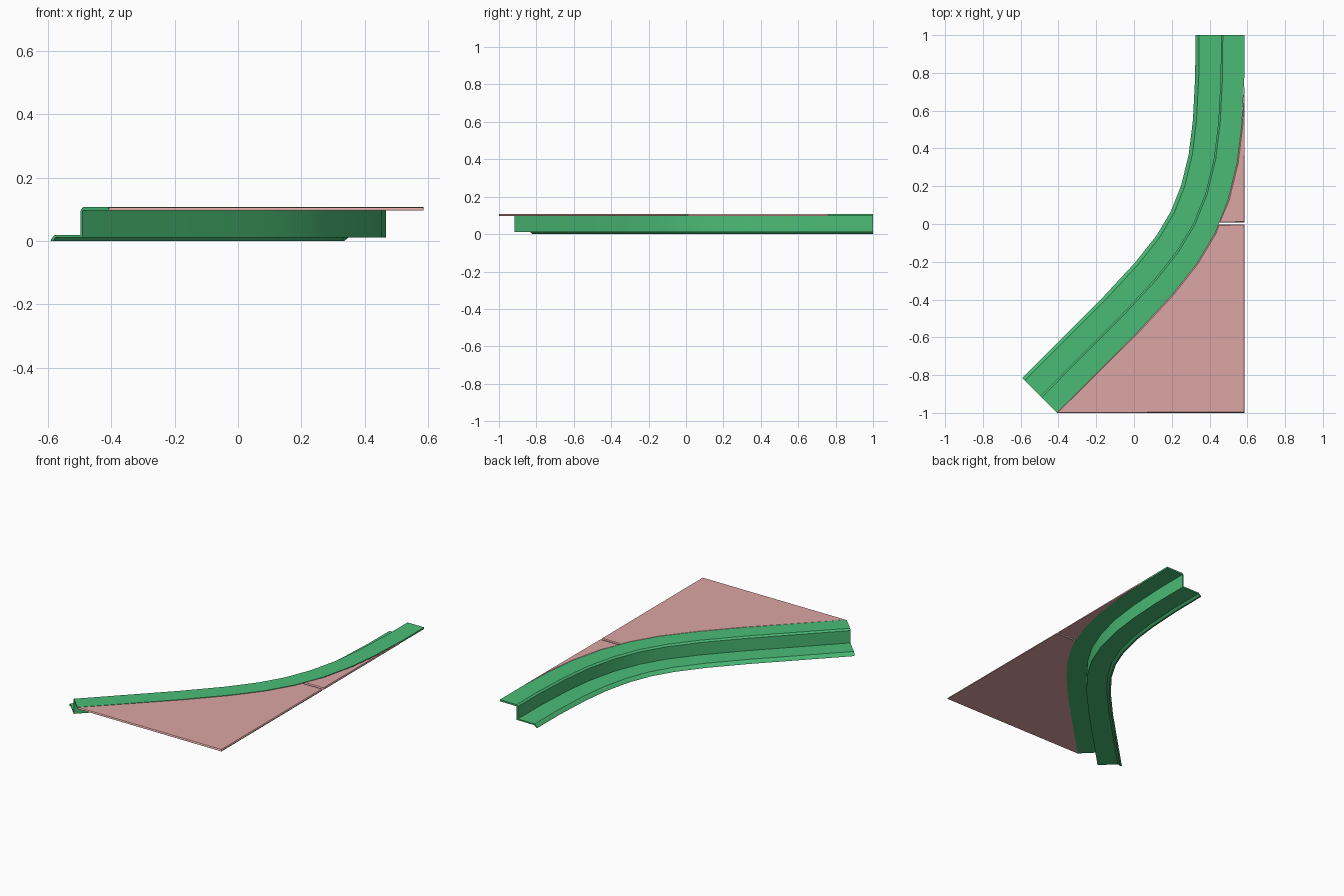
import bpy, bmesh
from mathutils import Vector

if "Cube" in bpy.data.objects:
    bpy.data.objects.remove(bpy.data.objects["Cube"])

WIDTH = 0.26
Z_LOW, Z_TOP = 0.097, 0.107


def material(name, color):
    m = bpy.data.materials.new(name)
    m.diffuse_color = color
    m.use_nodes = True
    m.node_tree.nodes["Principled BSDF"].inputs["Base Color"].default_value = m.diffuse_color
    return m


def finish(name, bm, mat):
    bmesh.ops.recalc_face_normals(bm, faces=bm.faces[:])
    me = bpy.data.meshes.new(name)
    bm.to_mesh(me)
    bm.free()
    me.materials.append(mat)
    ob = bpy.data.objects.new(name, me)
    bpy.context.collection.objects.link(ob)
    bpy.ops.object.select_all(action='DESELECT')
    ob.select_set(True)
    bpy.context.view_layer.objects.active = ob
    bpy.ops.object.shade_smooth_by_angle(angle=0.4)
    return ob


green = material("green", (0.07, 0.50, 0.18, 1))
pink = material("pink", (0.72, 0.38, 0.37, 1))

# Left edge of the bend, and the sideways direction at each point
path = [Vector(p) for p in [
    (0.325, 1.0), (0.324, 0.785), (0.312, 0.55), (0.29, 0.37), (0.25, 0.205),
    (0.195, 0.066), (0.12, -0.06), (0.005, -0.205), (-0.165, -0.388), (-0.592, -0.816)]]
sides = []
for i in range(len(path)):
    a = (path[i] - path[max(i - 1, 0)]).normalized()
    b = (path[min(i + 1, len(path) - 1)] - path[i]).normalized()
    d = (a + b).normalized()
    sides.append(Vector((-d.y, d.x)))
sides[0] = Vector((1, 0))
sides[-1] = Vector((0.7071, -0.7071))

# Stepped profile: lower lip, riser, upper flange
profile = [(0, 0), (0.003, 0.006), (0.019, 0.02), (0.135, 0.02), (0.135, Z_LOW),
           (0.145, Z_TOP), (WIDTH, Z_TOP), (WIDTH, Z_LOW), (0.143, Z_LOW),
           (0.143, 0.012), (0.024, 0.012), (0.01, 0)]
bm = bmesh.new()
rings = []
for p, s in zip(path, sides):
    rings.append([bm.verts.new((*(p + s * u), z)) for u, z in profile])
n = len(profile)
for r, q in zip(rings, rings[1:]):
    for j in range(n):
        k = (j + 1) % n
        bm.faces.new((r[j], r[k], q[k], q[j]))
bm.faces.new(rings[0])
bm.faces.new(rings[-1])
finish("curved_step_edge", bm, green)

# Flat infill plates between the flange edge and the straight border
rim = [p + s * WIDTH for p, s in zip(path, sides)]


def rim_at(y):
    for a, b in zip(rim, rim[1:]):
        if b.y <= y <= a.y:
            return a.lerp(b, (a.y - y) / (a.y - b.y))


def plate(name, outline):
    bm = bmesh.new()
    base = bm.faces.new([bm.verts.new((*p, Z_LOW)) for p in outline])
    top = bmesh.ops.extrude_face_region(bm, geom=[base], use_keep_orig=True)
    bm.normal_update()
    lid = [g for g in top['geom'] if isinstance(g, bmesh.types.BMFace)]
    for v in lid[0].verts:
        v.co.z = Z_TOP - 0.006
    # sloped border
    bmesh.ops.inset_region(bm, faces=lid, thickness=0.006, use_even_offset=False)
    for v in lid[0].verts:
        v.co.z = Z_TOP - 0.0005
    finish(name, bm, pink)


RIGHT = 0.586
plate("large_infill_plate",
      [rim_at(-0.002)] + [p for p in rim if p.y < -0.002]
      + [Vector((RIGHT, rim[-1].y)), Vector((RIGHT, -0.002))])
plate("small_infill_plate",
      [Vector((RIGHT, 0.008)), Vector((RIGHT, 0.76))]
      + [p for p in rim if 0.008 < p.y < 0.7] + [rim_at(0.008)])
